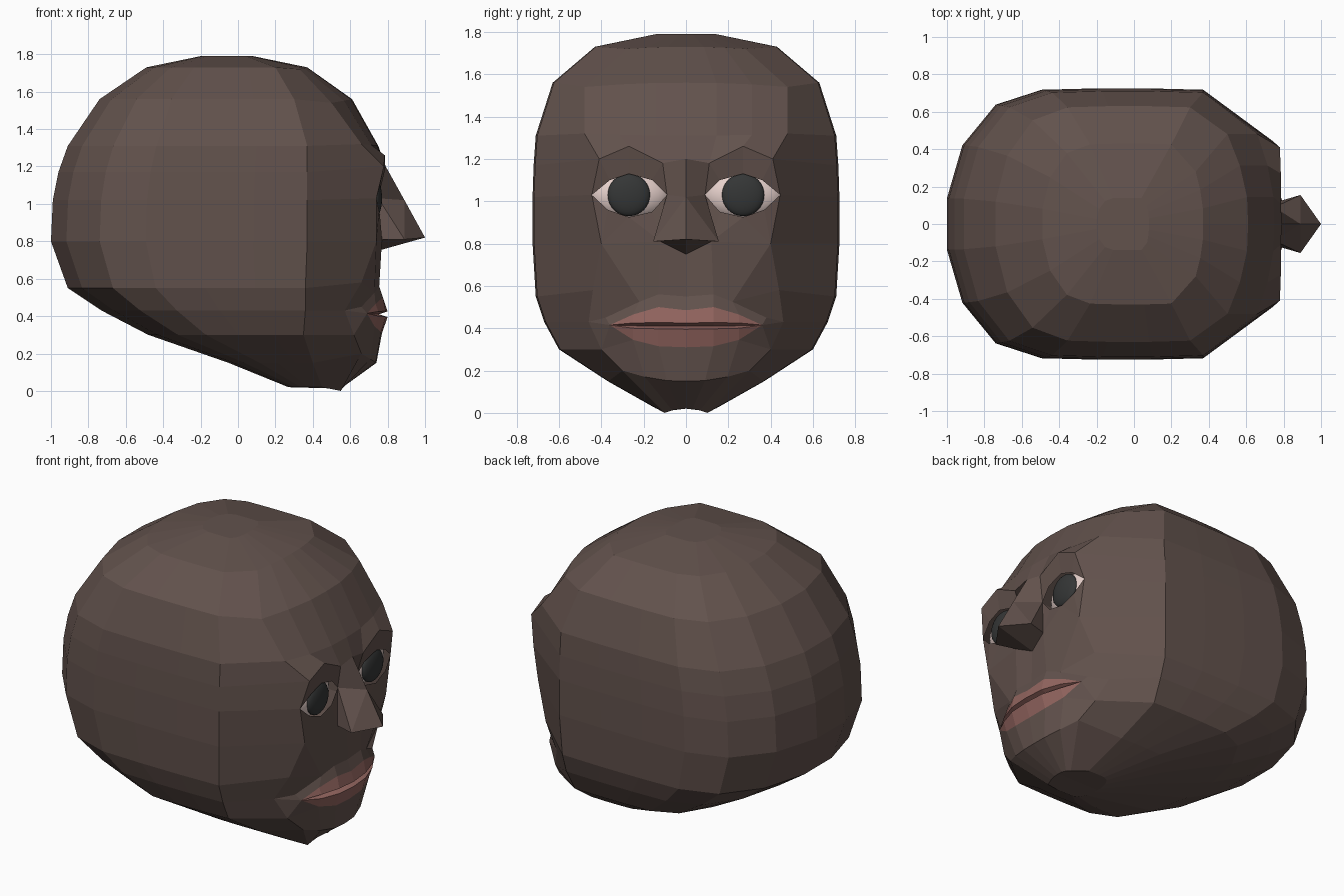
import bpy
import bmesh

cube = bpy.data.objects.get("Cube")
if cube:
    bpy.data.objects.remove(cube, do_unlink=True)


def material(name, r, g, b):
    mat = bpy.data.materials.new(name)
    mat.use_nodes = True
    mat.diffuse_color = (r, g, b, 1)
    mat.node_tree.nodes["Principled BSDF"].inputs["Base Color"].default_value = (r, g, b, 1)
    return mat


skin = material("brown skin", .122, .084, .073)
lip_pink = material("lip pink", .29, .13, .115)
eye_white = material("eye white", .9, .72, .68)
iris_black = material("iris black", .035, .037, .037)

# Skull: half rings from back centre, around the side, to the face edge and front centre
# ring height, back x, side end x, half width, face edge point, front x
ROWS = [
    (1.79, -.2, .04, .14, (.07, .1, 1.79), .08),
    (1.73, -.49, .2, .43, (.33, .28, 1.72), .37),
    (1.56, -.74, .3, .63, (.5, .48, 1.54), .61),
    (1.31, -.91, .37, .71, (.66, .48, 1.32), .75),
    (1.17, -.96, .37, .72, (.78, .41, 1.2), .79),
    (1.02, -.99, .37, .725, (.74, .445, 1.03), None),
    (.8, -1, .37, .725, (.74, .4, .8), None),
    (.55, -.91, .36, .71, (.66, .44, .58), None),
    (.43, -.73, .36, .67, (.57, .46, .43), None),
    (.3, -.48, .35, .6, (.62, .4, .3), None),
    (.15, -.05, .4, .37, (.66, .3, .2), .74),
    (.02, .27, .45, .14, (.55, .1, 0), .56),
]
# Plan of the back and side: share of length, share of half width
PLAN = [(0, 0), (0, .19), (.06, .58), (.19, .88), (.37, .99), (.58, 1), (.79, 1), (1, .99)]

bm = bmesh.new()
rings = []
for z, back, side, width, edge, front in ROWS:
    ring = [bm.verts.new((back + (side - back) * u, width * v, z)) for u, v in PLAN]
    ring.append(bm.verts.new(edge))
    if front is not None:
        for t, y in ((.6, .65), (.95, .3), (1, 0)):
            ring.append(bm.verts.new((edge[0] + (front - edge[0]) * t,
                                      edge[1] * y, edge[2] + (z - edge[2]) * t)))
    rings.append(ring)
for upper, lower in zip(rings, rings[1:]):
    for i in range(min(len(upper), len(lower)) - 1):
        bm.faces.new((upper[i], upper[i + 1], lower[i + 1], lower[i]))
bm.faces.new(rings[0])
bm.faces.new(rings[-1])

# Face landmarks: brow and jaw points come from the rings
P = {}
for i, ring in enumerate(rings[4:11]):
    P["edge%d" % i] = ring[8]
for name, ring in (("brow", rings[4]), ("chin", rings[10])):
    for part, vert in zip(("_out", "_in", "_mid"), ring[9:]):
        P[name + part] = vert
P["brow_out"].co = (.785, .27, 1.26)
P["brow_in"].co = (.785, .11, 1.18)
P["brow_mid"].co = (.79, 0, 1.2)
LANDMARKS = {
    # eyelids
    "lid_a": (.76, .36, 1.1), "lid_b": (.765, .27, 1.13), "lid_c": (.76, .16, 1.1),
    "lid_d": (.75, .09, 1.03), "lid_e": (.755, .16, .95), "lid_f": (.76, .27, .925),
    "lid_g": (.755, .37, .96),
    # nose
    "bridge": (.89, 0, 1.02), "tip": (1, 0, .82), "wing": (.89, .155, .81),
    "nostril": (.77, .12, .81), "base": (.75, 0, .75),
    # fold above the mouth
    "fold_a": (.755, 0, .55), "fold_b": (.755, .13, .56), "fold_c": (.73, .22, .525),
    "fold_d": (.66, .38, .45),
    # lips
    "corner": (.69, .36, .415),
    "top_a": (.78, 0, .485), "top_b": (.775, .13, .5), "top_c": (.735, .25, .465),
    "up_a": (.8, 0, .425), "up_b": (.79, .13, .427), "up_c": (.75, .25, .425),
    "in_a": (.755, 0, .41), "in_b": (.75, .13, .41), "in_c": (.72, .25, .412),
    "low_a": (.8, 0, .395), "low_b": (.79, .13, .397), "low_c": (.75, .25, .4),
    "under_a": (.77, 0, .31), "under_b": (.765, .13, .315), "under_c": (.73, .25, .345),
}
for name, co in LANDMARKS.items():
    P[name] = bm.verts.new(co)


def patch(index, *outlines):
    """Makes one face from each outline of landmark names."""
    for outline in outlines:
        bm.faces.new([P[n] for n in outline.split()]).material_index = index


def band(index, first, second):
    """Joins two rows of landmarks that meet at the mouth corner."""
    for a, b in ("ab", "bc"):
        patch(index, f"{first}_{a} {first}_{b} {second}_{b} {second}_{a}")
    patch(index, f"{first}_c corner {second}_c")


# Eye sockets
patch(0, "edge0 brow_out lid_b lid_a", "edge0 lid_a edge1",
      "brow_out brow_in lid_c lid_b", "brow_in lid_d lid_c")
# Nose
patch(0, "brow_mid brow_in lid_d bridge", "bridge lid_d wing", "bridge wing tip",
      "lid_d nostril wing", "tip wing nostril base")
# Cheeks
patch(0, "lid_d lid_e nostril", "lid_e lid_f nostril", "lid_f edge2 nostril",
      "lid_f lid_g edge2", "lid_g edge1 edge2")
# Mouth surround
patch(0, "base nostril fold_b fold_a", "nostril edge2 fold_c fold_b",
      "edge2 edge3 fold_c", "edge3 edge4 fold_d fold_c",
      "fold_a fold_b top_b top_a", "fold_b fold_c top_c top_b",
      "fold_c fold_d corner top_c", "fold_d edge4 corner")
# Chin
patch(0, "corner edge4 edge5", "under_c corner edge5", "under_c edge5 edge6 chin_out",
      "under_b under_c chin_out chin_in", "under_a under_b chin_in chin_mid")
# Lips with a thin gap folded inward
for first, second in (("top", "up"), ("up", "in"), ("in", "low"), ("low", "under")):
    band(1, first, second)

bmesh.ops.recalc_face_normals(bm, faces=bm.faces)
mesh = bpy.data.meshes.new("head")
bm.to_mesh(mesh)
bm.free()
mesh.materials.append(skin)
mesh.materials.append(lip_pink)
head = bpy.data.objects.new("head", mesh)
bpy.context.collection.objects.link(head)
mirror = head.modifiers.new("mirror", "MIRROR")
mirror.use_axis = (False, True, False)


# Eyes: a wide eyeball behind the lids and a shallow iris dome
def ball(name, centre, radii, mat):
    bpy.ops.mesh.primitive_uv_sphere_add(segments=24, ring_count=16, location=centre)
    obj = bpy.context.object
    obj.name = name
    obj.scale = radii
    obj.data.materials.append(mat)
    bpy.ops.object.shade_smooth()


for side, sign in (("left", 1), ("right", -1)):
    ball(side + "_eyeball", (.64, sign * .27, 1.03), (.11, .2, .13), eye_white)
    ball(side + "_iris", (.735, sign * .27, 1.03), (.035, .1, .1), iris_black)
